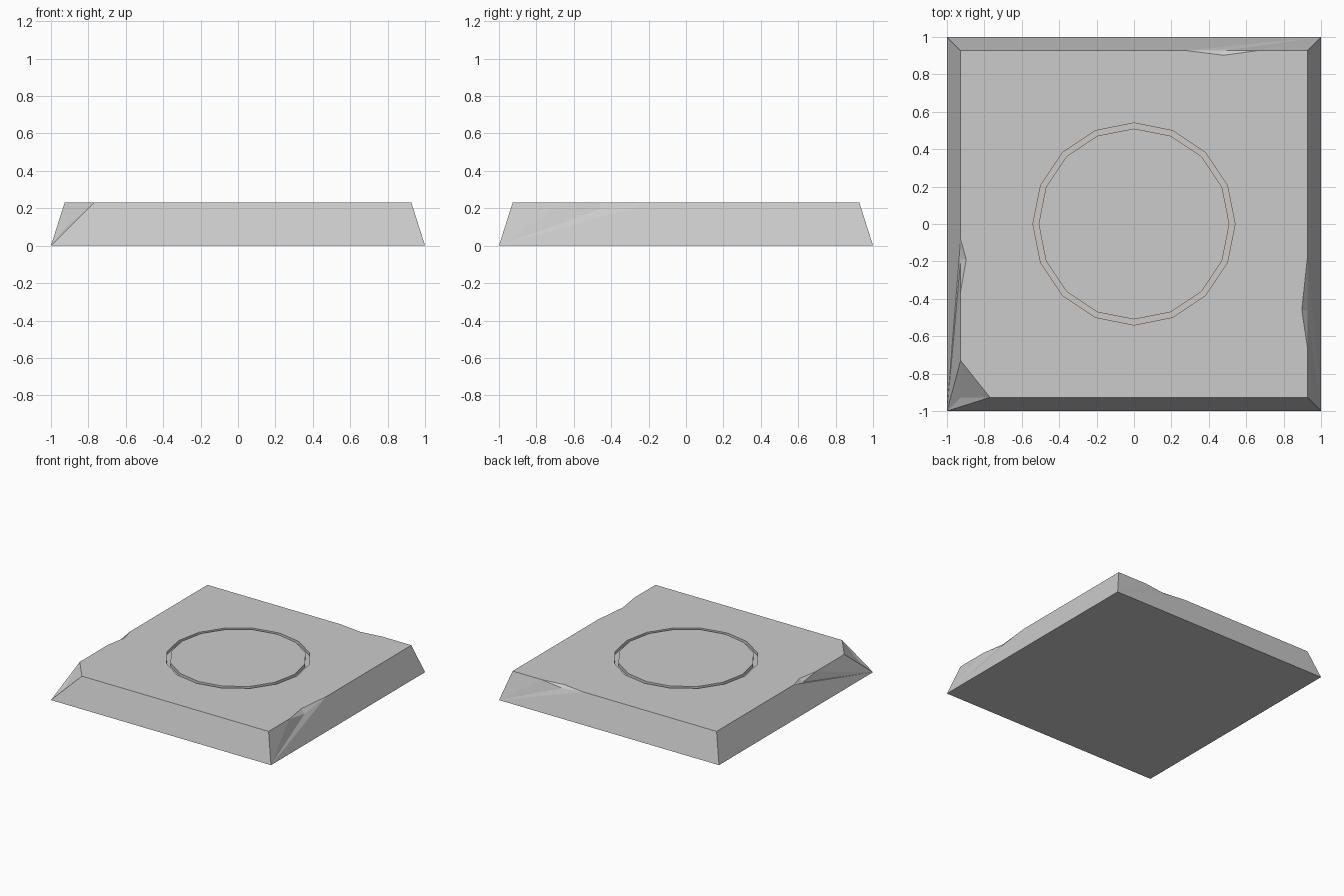
import bpy, bmesh
from math import cos, sin, tau

if "Cube" in bpy.data.objects:
    bpy.data.objects.remove(bpy.data.objects["Cube"])

B, T, H = 1.0, 0.927, 0.23       # base half width, top half width, height
SIDES, R_OUT, R_IN = 16, 0.54, 0.51
DEPTH, RAISE = 0.03, 0.002       # groove depth, lift of the centre disc

bm = bmesh.new()

def turn(s, d, z, k):
    """Place a front-side point on side k (front, right, back, left)."""
    x, y = s, -d
    for _ in range(k):
        x, y = -y, x
    return bm.verts.new((x, y, z))

def circle(mesh, r, z):
    return [mesh.verts.new((r * cos(tau * i / SIDES), r * sin(tau * i / SIDES), z))
            for i in range(SIDES)]

def band(mesh, a, b):
    for i in range(SIDES):
        j = (i + 1) % SIDES
        mesh.faces.new((a[i], a[j], b[j], b[i]))

def finish(mesh, name):
    bmesh.ops.recalc_face_normals(mesh, faces=mesh.faces)
    me = bpy.data.meshes.new(name)
    mesh.to_mesh(me)
    mesh.free()
    ob = bpy.data.objects.new(name, me)
    bpy.context.collection.objects.link(ob)
    return ob

# Chips on the top edges: side -> start, middle, end, inset, drop
chips = {1: (-0.66, -0.46, -0.18, 0.03, 0.035),
         2: (-0.66, -0.48, -0.28, 0.025, 0.02),
         3: (0.08, 0.19, 0.36, 0.03, 0.025)}

# Corners; the front-left top corner is broken off
base = [turn(-B, B, 0, k) for k in range(4)]
top = [turn(-T, T, 0.09 if k == 0 else H, k) for k in range(4)]
cut_a = turn(-0.77, T, H, 0)
cut_b = turn(0.73, T, H, 3)
bm.faces.new((top[0], cut_a, cut_b))

# Sloped sides with chips, collecting the outline of the top face
outline = []
for k in range(4):
    n = (k + 1) % 4
    rim = [top[k]] + ([cut_a] if k == 0 else [])
    outline.append(rim[-1])
    if k in chips:
        s0, sm, s1, inset, drop = chips[k]
        a, c, b = turn(s0, T, H, k), turn(sm, T, H - drop, k), turn(s1, T, H, k)
        d = turn(sm, T - inset, H, k)
        bm.faces.new((a, c, d))
        bm.faces.new((c, b, d))
        rim += [a, c, b]
        outline += [a, d, b]
    if k == 3:
        rim.append(cut_b)
        outline.append(cut_b)
    rim.append(top[n])
    bm.faces.new([base[k], base[n]] + rim[::-1])
bm.faces.new(base[::-1])
bmesh.ops.triangulate(bm, faces=[f for f in bm.faces if len(f.verts) > 4])

# Top face around the groove
outer = circle(bm, R_OUT, H)
edges = []
for loop in (outline, outer):
    for i, v in enumerate(loop):
        w = loop[(i + 1) % len(loop)]
        edges.append(bm.edges.get((v, w)) or bm.edges.new((v, w)))
bmesh.ops.triangle_fill(bm, edges=edges, use_beauty=True, use_dissolve=False,
                        normal=(0, 0, 1))

# Groove walls, floor and centre disc
outer_low, inner_low = circle(bm, R_OUT, H - DEPTH), circle(bm, R_IN, H - DEPTH)
inner = circle(bm, R_IN, H + RAISE)
band(bm, outer, outer_low)
band(bm, outer_low, inner_low)
band(bm, inner_low, inner)
bm.faces.new(inner)
finish(bm, "chipped_slab")

# Pale inlay lying in the groove
ring = bmesh.new()
z0, z1 = H - DEPTH + 0.001, H - DEPTH + 0.005
loops = [circle(ring, r, z) for r, z in
         ((R_OUT, z0), (R_OUT, z1), (R_IN, z1), (R_IN, z0))]
for i in range(4):
    band(ring, loops[i], loops[(i + 1) % 4])
inlay = finish(ring, "groove_inlay")
mat = bpy.data.materials.new("pale_stone")
mat.diffuse_color = (0.62, 0.58, 0.55, 1)
mat.use_nodes = True
mat.node_tree.nodes["Principled BSDF"].inputs["Base Color"].default_value = mat.diffuse_color
inlay.data.materials.append(mat)
